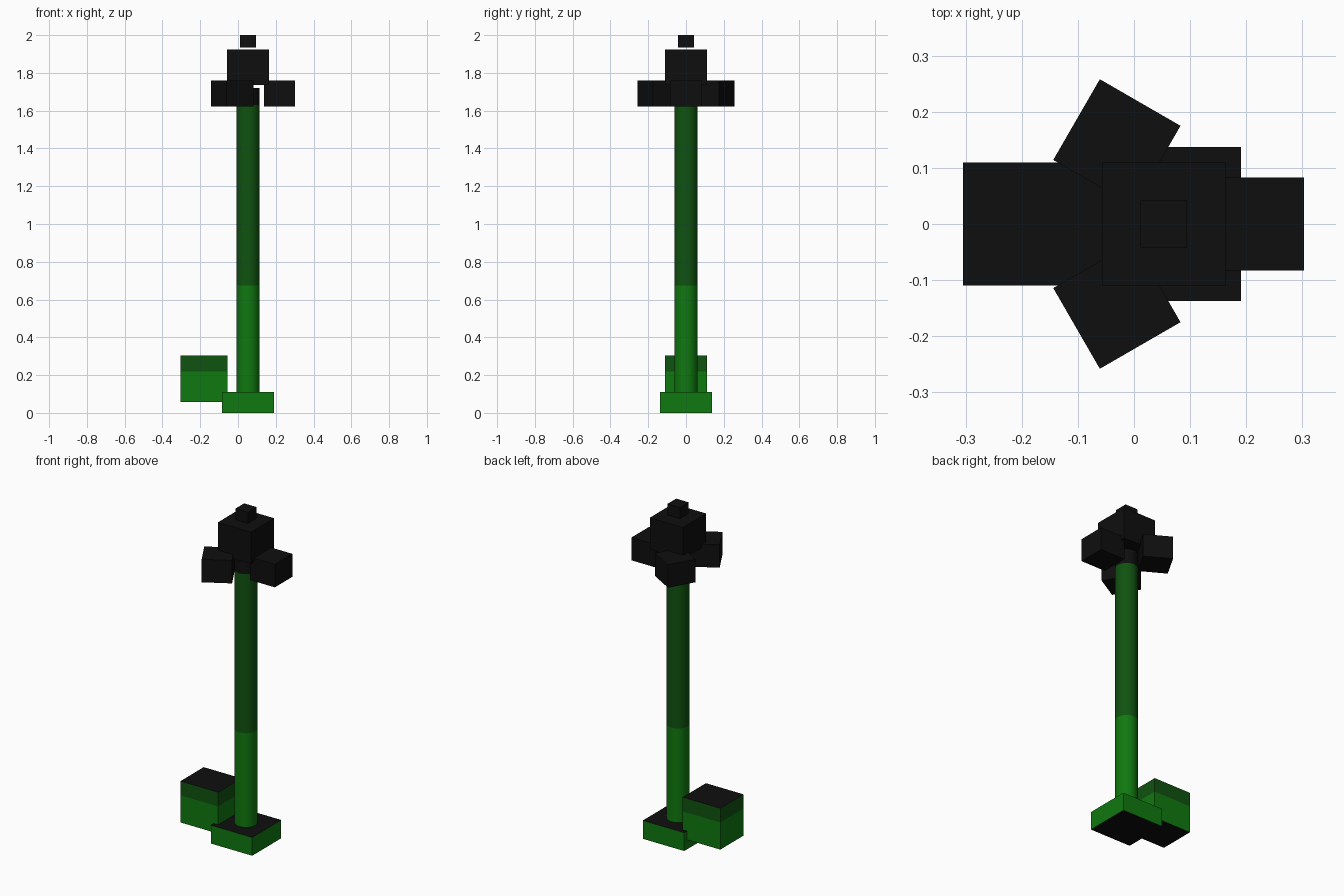
import bpy, bmesh, math
from mathutils import Matrix, Vector

if "Cube" in bpy.data.objects:
    bpy.data.objects.remove(bpy.data.objects["Cube"])


def material(name, rgb):
    m = bpy.data.materials.new(name)
    m.diffuse_color = (*rgb, 1.0)
    m.use_nodes = True
    m.node_tree.nodes["Principled BSDF"].inputs["Base Color"].default_value = m.diffuse_color
    return m


GREEN = material("green", (0.005, 0.19, 0.005))
DARK = material("dark green", (0.005, 0.085, 0.005))
BLACK = material("black", (0.0045, 0.0045, 0.0045))
CX = 0.053  # pole axis


def finish(name, bm, bands, caps_black):
    """Cut the mesh at each band height and colour its faces by height."""
    for z, _ in bands[1:]:
        bmesh.ops.bisect_plane(bm, geom=bm.verts[:] + bm.edges[:] + bm.faces[:],
                               plane_co=(0, 0, z), plane_no=(0, 0, 1))
    bm.normal_update()
    mats = [BLACK] + [m for _, m in bands]
    for f in bm.faces:
        if caps_black and abs(f.normal.z) > 0.9:
            continue
        c = f.calc_center_median().z
        f.material_index = 1 + max(i for i, (z, _) in enumerate(bands) if c >= z)
    me = bpy.data.meshes.new(name)
    bm.to_mesh(me)
    bm.free()
    for m in mats:
        me.materials.append(m)
    ob = bpy.data.objects.new(name, me)
    bpy.context.collection.objects.link(ob)
    return ob


def box(name, center, size, bands, turn=0.0):
    bm = bmesh.new()
    mat = (Matrix.Translation(Vector(center)) @ Matrix.Rotation(turn, 4, 'Z')
           @ Matrix.Diagonal((*size, 1)))
    bmesh.ops.create_cube(bm, size=1, matrix=mat)
    return finish(name, bm, bands, True)


# Base plate and side bin
box("base", (CX, 0, 0.055), (0.275, 0.275, 0.11), [(0, GREEN)])
box("side_bin", (-0.18, 0, 0.181), (0.25, 0.22, 0.248), [(0, GREEN), (0.22, DARK)])

# Round pole with three colour bands
bm = bmesh.new()
bmesh.ops.create_cone(bm, cap_ends=True, segments=32, radius1=0.062, radius2=0.062,
                      depth=1.61, matrix=Matrix.Translation((CX, 0, 0.915)))
pole = finish("pole", bm, [(0, GREEN), (0.675, DARK), (1.63, BLACK)], True)
bpy.context.view_layer.objects.active = pole
pole.select_set(True)
bpy.ops.object.shade_smooth_by_angle(angle=math.radians(35))

# Three lamps around the pole, the rear pair turned against their direction
for i, turn in enumerate((0, -120, 120)):
    a = math.radians(120 * i)
    box(f"lamp_{i + 1}", (CX + 0.167 * math.cos(a), 0.167 * math.sin(a), 1.69),
        (0.166, 0.166, 0.138), [(0, BLACK)], math.radians(turn))

# Head block and floating cap
box("head", (CX, 0, 1.83), (0.22, 0.22, 0.19), [(0, BLACK)])
box("cap", (CX, 0, 1.967), (0.083, 0.083, 0.066), [(0, BLACK)])
